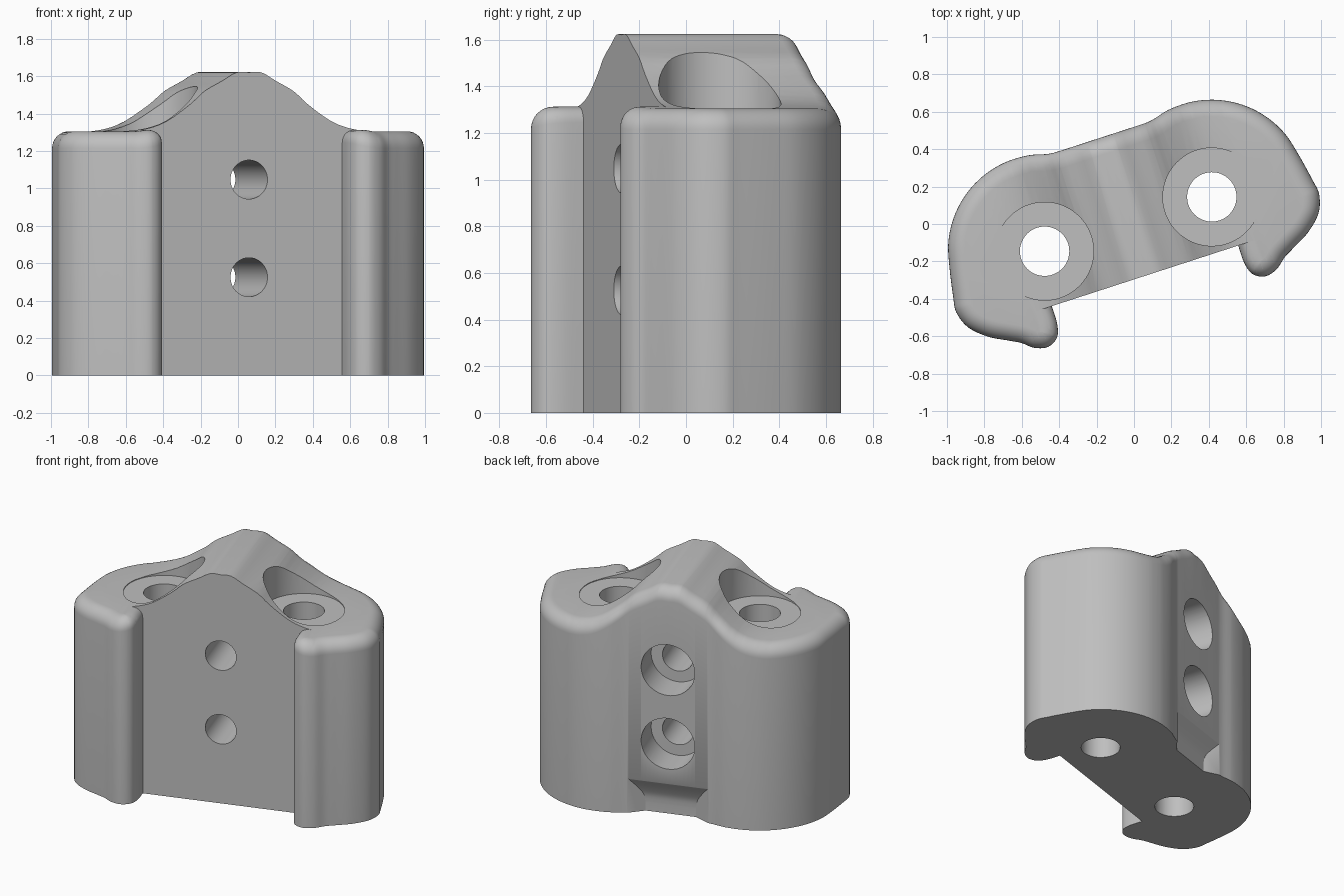
import bpy, bmesh, math
from mathutils import Matrix, Vector

if "Cube" in bpy.data.objects:
    bpy.data.objects.remove(bpy.data.objects["Cube"], do_unlink=True)

LOW, FILLET, FRONT, BACK, HOLE_X = 1.305, 0.09, -0.281, 0.495, 0.47

grey = bpy.data.materials.new("plain grey")
grey.use_nodes = True
colour = (0.52, 0.52, 0.52, 1)
grey.diffuse_color = colour
grey.node_tree.nodes["Principled BSDF"].inputs["Base Color"].default_value = colour


def smooth_path(points, steps):
    """Catmull-Rom curve through 2D points."""
    pts = [Vector(p) for p in points]
    out = []
    for i in range(len(pts) - 1):
        b, c = pts[i], pts[i + 1]
        a = pts[i - 1] if i else b
        d = pts[i + 2] if i + 2 < len(pts) else c
        for k in range(steps):
            t = k / steps
            out.append(b + ((c - a) * t + (2 * a - 5 * b + 4 * c - d) * t ** 2
                            + (3 * b - a - 3 * c + d) * t ** 3) / 2)
    return out + [pts[-1]]


def new_object(name, bm):
    bmesh.ops.recalc_face_normals(bm, faces=bm.faces[:])
    mesh = bpy.data.meshes.new(name)
    bm.to_mesh(mesh)
    bm.free()
    mesh.materials.append(grey)
    obj = bpy.data.objects.new(name, mesh)
    bpy.context.collection.objects.link(obj)
    return obj


def bridge(bm, rings):
    for lower, upper in zip(rings, rings[1:]):
        for i in range(len(lower)):
            j = (i + 1) % len(lower)
            bm.faces.new((lower[i], lower[j], upper[j], upper[i]))


# Ridge height across the width
ridge = smooth_path([(0, 1.62), (0.07, 1.62), (0.15, 1.575), (0.25, 1.52), (0.33, 1.45),
                     (0.46, 1.36), (0.57, 1.32), (0.67, LOW)], 3)


def height(x):
    x = abs(x)
    for p, q in zip(ridge, ridge[1:]):
        if x <= q.x:
            return p.y + (q.y - p.y) * (x - p.x) / (q.x - p.x)
    return LOW


# Half outline: back pad, round lobe, then hook
lobe = [(HOLE_X + 0.515 * math.cos(math.radians(a)), 0.015 + 0.515 * math.sin(math.radians(a)))
        for a in range(98, 0, -15)]
hook = [(1.01, -0.07), (1.02, -0.155), (0.985, -0.25), (0.9, -0.33), (0.8, -0.385),
        (0.74, -0.418), (0.68, -0.465), (0.61, -0.482), (0.55, -0.45), (0.526, -0.38),
        (0.524, FRONT)]
half = smooth_path([(0, BACK), (0.21, BACK), (0.29, 0.499)] + lobe + hook, 5)

side = []
for i, p in enumerate(half):
    t = half[min(i + 1, len(half) - 1)] - half[max(i - 1, 0)]
    side.append((p, Vector((-t.y, t.x)).normalized()))
corner = half[-1]
side[-1] = (corner, Vector((-1, 0)))
side.append((corner, Vector((0, 0))))          # front wall stays sharp
flip = lambda v: Vector((-v.x, v.y))
outline = side + [(flip(p), flip(n)) for p, n in reversed(side[1:])]

# Body: walls, rounded rim and top, sliced across so the top can follow the ridge
bm = bmesh.new()
rings = [[bm.verts.new((p.x, p.y, 0)) for p, n in outline]]
for k in range(9):
    a = math.pi / 2 * k / 8
    inset, z = FILLET * (1 - math.cos(a)), LOW - FILLET * (1 - math.sin(a))
    rings.append([bm.verts.new((*(p - n * inset), z)) for p, n in outline])
bridge(bm, rings)
bm.faces.new(rings[0])
bm.faces.new(rings[-1])
bmesh.ops.remove_doubles(bm, verts=bm.verts[:], dist=1e-5)
for x in {s * round(p.x, 5) for p in ridge for s in (-1, 1)}:
    bmesh.ops.bisect_plane(bm, geom=bm.verts[:] + bm.edges[:] + bm.faces[:], dist=1e-5,
                           plane_co=(x, 0, 0), plane_no=(1, 0, 0))
for v in bm.verts:
    if v.co.z > LOW - FILLET - 1e-4:
        v.co.z += height(v.co.x) - LOW
body = new_object("mounting_block", bm)


def cut(cutter):
    cutter.hide_render = True
    mod = body.modifiers.new("cut", "BOOLEAN")
    mod.operation, mod.solver, mod.object = "DIFFERENCE", "EXACT", cutter
    bpy.context.view_layer.objects.active = body
    bpy.ops.object.modifier_apply(modifier=mod.name)
    bpy.data.objects.remove(cutter, do_unlink=True)


def drill(centre, radius, length, along_y=False):
    """Cut a cylinder starting at centre and running up, or backwards."""
    bm = bmesh.new()
    bmesh.ops.create_cone(bm, cap_ends=True, segments=64, radius1=radius, radius2=radius,
                          depth=length, matrix=Matrix.Translation((0, 0, length / 2)))
    turn = Matrix.Rotation(-math.pi / 2 if along_y else 0, 4, "X")
    bm.transform(Matrix.Translation(centre) @ turn)
    cut(new_object("drill_cutter", bm))


# Vertical holes with wide flat seats
for s in (-1, 1):
    drill((s * HOLE_X, 0.01, 1.3), 0.262, 1)
    drill((s * HOLE_X, 0.01, -0.5), 0.132, 3)

# Screw holes with counterbores at the back
for z in (0.525, 1.047):
    drill((0, -1, z), 0.104, 2, True)
    drill((0, BACK - 0.22, z), 0.18, 1, True)

# Relief under the back pad
bm = bmesh.new()
profile = [(0.43, -0.1)] + [tuple(p) for p in smooth_path(
    [(0.43, 0.06), (0.437, 0.12), (0.462, 0.18), (0.5, 0.25)], 4)] + [(0.55, 0.3), (0.55, -0.1)]
ends = [[bm.verts.new((s * (0.17 + (y - 0.43) * 1.5), y, z)) for y, z in profile] for s in (-1, 1)]
bridge(bm, ends)
for ring in ends:
    bm.faces.new(ring)
cut(new_object("relief_cutter", bm))

# Turn the block, centre it and shade it
body.data.transform(Matrix.Rotation(math.radians(18), 4, "Z"))
xs = [v.co.x for v in body.data.vertices]
ys = [v.co.y for v in body.data.vertices]
body.data.transform(Matrix.Translation((-(min(xs) + max(xs)) / 2, -(min(ys) + max(ys)) / 2, 0)))
bpy.ops.object.select_all(action="DESELECT")
body.select_set(True)
bpy.context.view_layer.objects.active = body
bpy.ops.object.shade_smooth_by_angle(angle=math.radians(30))
